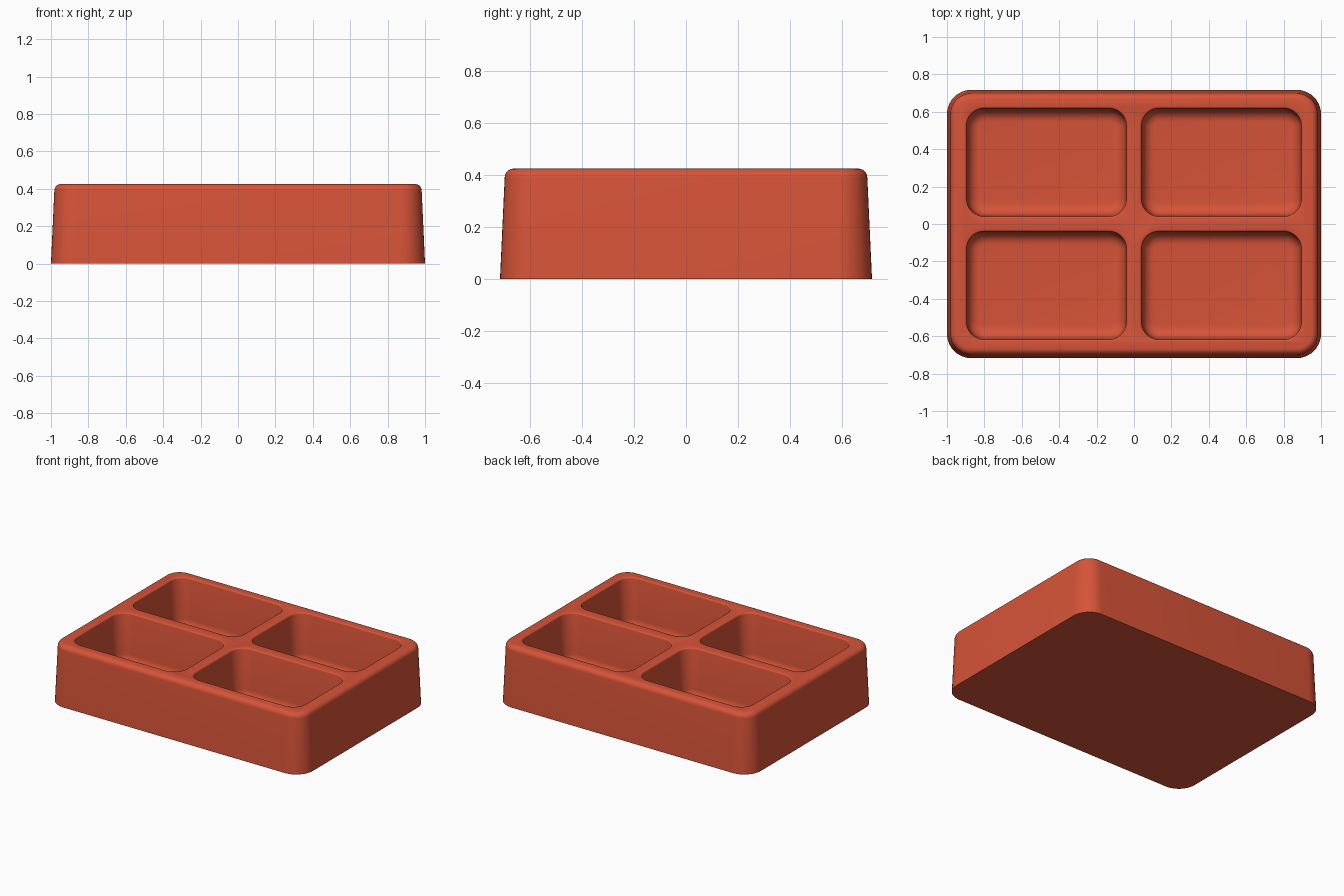
import bpy, bmesh, math

if "Cube" in bpy.data.objects:
    bpy.data.objects.remove(bpy.data.objects["Cube"], do_unlink=True)

HEIGHT = 0.425
FLOOR = 0.07      # floor thickness under the pockets
STEPS = 10        # segments per rounded corner

red = bpy.data.materials.new("brick red")
red.use_nodes = True
colour = (0.68, 0.088, 0.04, 1)
red.diffuse_color = colour
red.node_tree.nodes["Principled BSDF"].inputs["Base Color"].default_value = colour


def rounded_ring(bm, cx, cy, hx, hy, r, z):
    """Ring of vertices along a rounded rectangle."""
    ring = []
    for quarter, (sx, sy) in enumerate([(1, 1), (-1, 1), (-1, -1), (1, -1)]):
        for i in range(STEPS + 1):
            a = math.pi / 2 * (quarter + i / STEPS)
            ring.append(bm.verts.new((cx + sx * (hx - r) + r * math.cos(a),
                                      cy + sy * (hy - r) + r * math.sin(a), z)))
    return ring


def loft(bm, cx, cy, hx, hy, r, profile):
    """Closed solid through rings given as (inset, z), from bottom to top."""
    rings = [rounded_ring(bm, cx, cy, hx - d, hy - d, r - d, z) for d, z in profile]
    for low, high in zip(rings, rings[1:]):
        for i in range(len(low)):
            j = (i + 1) % len(low)
            bm.faces.new((low[i], low[j], high[j], high[i]))
    bm.faces.new(rings[0][::-1])
    bm.faces.new(rings[-1])


def arc(d0, z0, radius, start, end, n):
    """Points of a fillet in (inset, z) space, angles in degrees."""
    angles = [math.radians(start + (end - start) * i / n) for i in range(n + 1)]
    return [(d0 + radius * math.cos(a), z0 + radius * math.sin(a)) for a in angles]


def make_object(name, bm):
    bmesh.ops.recalc_face_normals(bm, faces=bm.faces)
    mesh = bpy.data.meshes.new(name)
    bm.to_mesh(mesh)
    bm.free()
    mesh.materials.append(red)
    obj = bpy.data.objects.new(name, mesh)
    bpy.context.collection.objects.link(obj)
    return obj


# Tapered tray block with a rounded top edge
EDGE = 0.035
bm = bmesh.new()
loft(bm, 0, 0, 1.0, 0.717, 0.13,
     [(0, 0)] + arc(0.018 + EDGE, HEIGHT - EDGE, EDGE, 180, 90, 6))
tray = make_object("tray", bm)

# Four pockets with drafted walls, filleted floors and softened rims
FILLET, LIP = 0.065, 0.01
pocket = arc(0.016 + FILLET, FLOOR + FILLET, FILLET, 270, 180, 7)
pocket += arc(0, HEIGHT - LIP, LIP, 0, 90, 3)
pocket.append((0, HEIGHT + 0.05))
bm = bmesh.new()
for sx in (-1, 1):
    for sy in (-1, 1):
        loft(bm, sx * 0.4675, sy * 0.329, 0.4375, 0.299, 0.105, pocket)
cutter = make_object("pocket_cutter", bm)
cutter.hide_render = True

# Cut the pockets out of the tray
cut = tray.modifiers.new("pockets", "BOOLEAN")
cut.operation = "DIFFERENCE"
cut.solver = "EXACT"
cut.object = cutter
bpy.ops.object.select_all(action="DESELECT")
bpy.context.view_layer.objects.active = tray
tray.select_set(True)
bpy.ops.object.modifier_apply(modifier=cut.name)
bpy.data.objects.remove(cutter, do_unlink=True)
bpy.ops.object.shade_smooth_by_angle(angle=math.radians(35))
